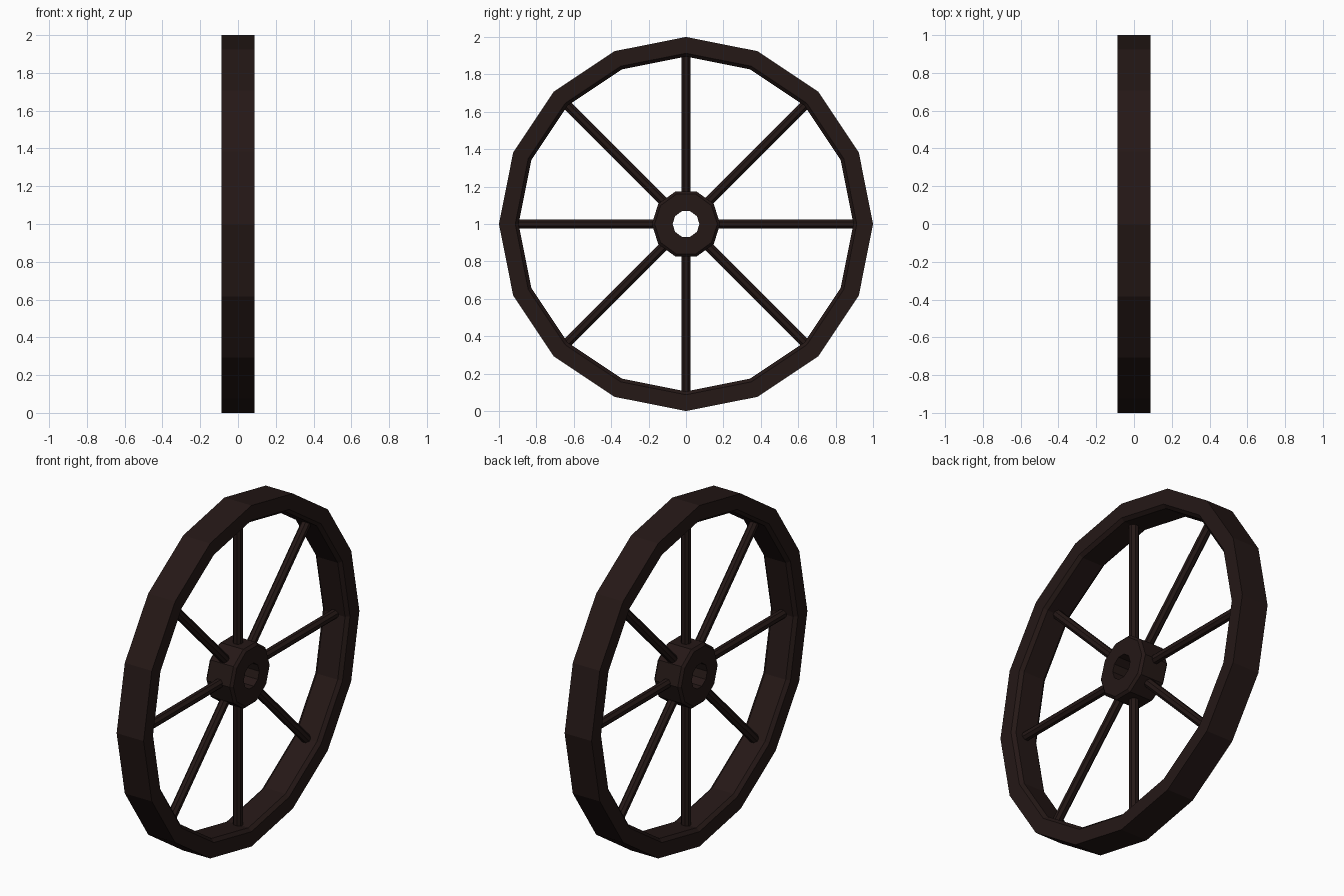
import bpy, bmesh
from math import sin, cos, pi
from mathutils import Matrix, Vector

if "Cube" in bpy.data.objects:
    bpy.data.objects.remove(bpy.data.objects["Cube"])

CENTRE = Vector((0, 0, 1))
wood = bpy.data.materials.new("dark_wood")
wood.diffuse_color = (0.018, 0.009, 0.008, 1)
wood.use_nodes = True
wood.node_tree.nodes["Principled BSDF"].inputs["Base Color"].default_value = wood.diffuse_color


def finish(name, bm):
    bmesh.ops.recalc_face_normals(bm, faces=bm.faces)
    me = bpy.data.meshes.new(name)
    bm.to_mesh(me)
    bm.free()
    me.materials.append(wood)
    ob = bpy.data.objects.new(name, me)
    ob.location = CENTRE
    bpy.context.collection.objects.link(ob)
    return ob


def lathe(name, profile, sides):
    """Spin a closed (x, radius) profile around the x axle."""
    bm = bmesh.new()
    rings = []
    for i in range(sides):
        a = 2 * pi * i / sides
        rings.append([bm.verts.new((x, r * cos(a), r * sin(a))) for x, r in profile])
    n = len(profile)
    for i in range(sides):
        p, q = rings[i], rings[(i + 1) % sides]
        for j in range(n):
            k = (j + 1) % n
            bm.faces.new((p[j], p[k], q[k], q[j]))
    return finish(name, bm)


# Rim with chamfered inner edges
W = 0.0875
lathe("rim", [(-W, 1.0), (W, 1.0), (W, 0.913), (0.068, 0.895), (-0.068, 0.895), (-W, 0.913)], 16)

# Hub with chamfered outer edges and an axle hole
lathe("hub", [(-W, 0.168), (-0.074, 0.183), (0.074, 0.183), (W, 0.168), (W, 0.072), (-W, 0.072)], 10)

# Eight spokes
for i in range(8):
    bm = bmesh.new()
    bmesh.ops.create_cone(bm, cap_ends=True, segments=8, radius1=0.027, radius2=0.027, depth=0.76)
    bmesh.ops.rotate(bm, verts=bm.verts, matrix=Matrix.Rotation(pi / 8, 3, 'Z'))
    bmesh.ops.translate(bm, verts=bm.verts, vec=(0, 0, 0.53))
    bmesh.ops.rotate(bm, verts=bm.verts, matrix=Matrix.Rotation(i * pi / 4, 3, 'X'))
    finish(f"spoke_{i + 1}", bm)
